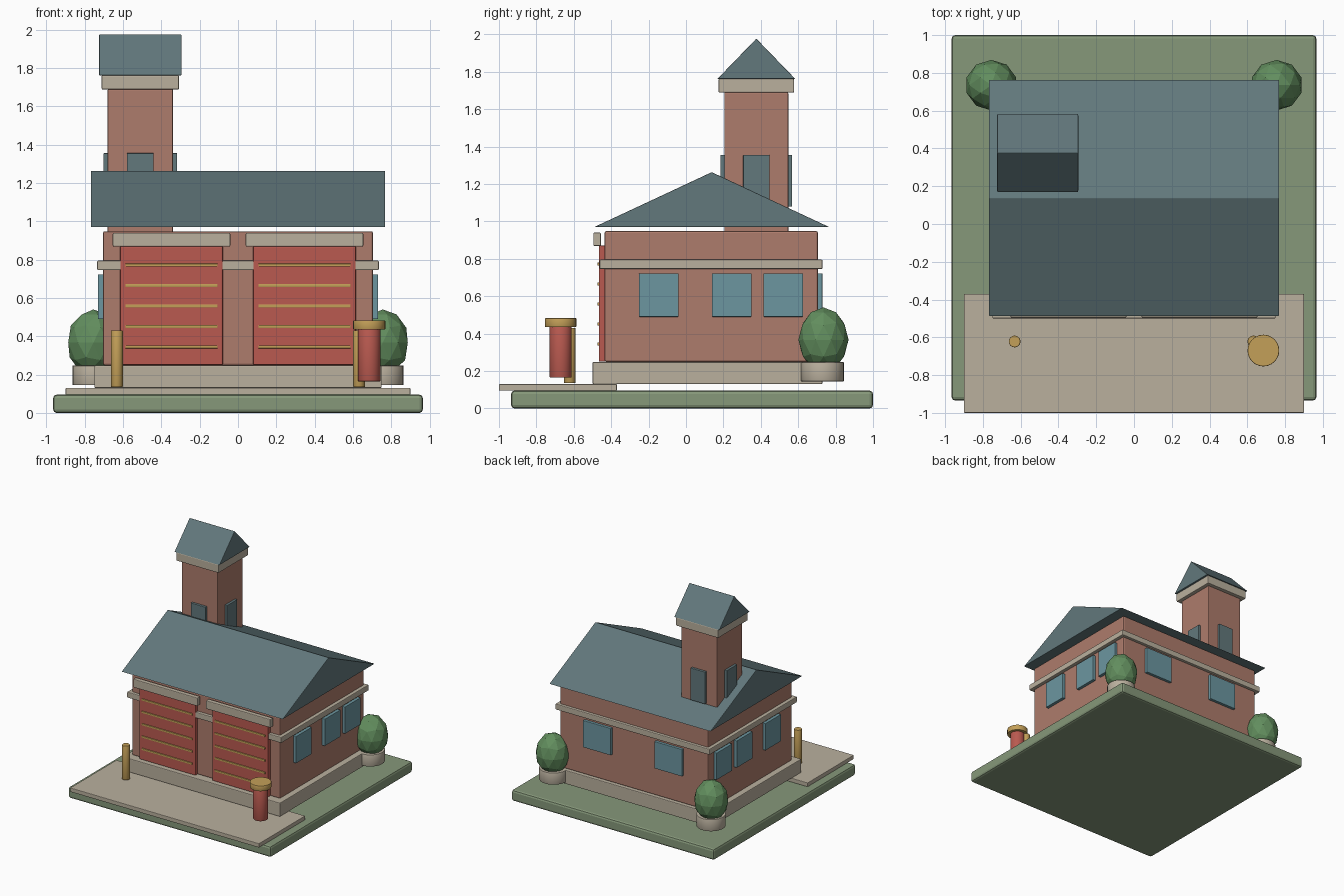
import bpy
import bmesh
from mathutils import Matrix

cube = bpy.data.objects.get("Cube")
if cube:
    bpy.data.objects.remove(cube, do_unlink=True)


def material(name, *rgb):
    linear = [(c / 255 / 12.92) if c < 11 else ((c / 255 + 0.055) / 1.055) ** 2.4 for c in rgb]
    mat = bpy.data.materials.new(name)
    mat.use_nodes = True
    mat.diffuse_color = (*linear, 1)
    mat.node_tree.nodes["Principled BSDF"].inputs["Base Color"].default_value = (*linear, 1)
    return mat


grass = material("grass green", 134, 152, 122)
stone = material("warm stone", 186, 176, 158)
brick = material("brick", 174, 124, 108)
slate = material("slate", 98, 120, 124)
red = material("door red", 186, 90, 80)
brass = material("brass", 196, 160, 88)
glass = material("window blue", 108, 150, 160)
leaf = material("leaf green", 98, 142, 94)


def finish(name, bm, mat, bevel=0, segments=2):
    mesh = bpy.data.meshes.new(name)
    bmesh.ops.recalc_face_normals(bm, faces=bm.faces)
    bm.to_mesh(mesh)
    bm.free()
    mesh.materials.append(mat)
    obj = bpy.data.objects.new(name, mesh)
    bpy.context.collection.objects.link(obj)
    if bevel:
        mod = obj.modifiers.new("soft edges", "BEVEL")
        mod.width = bevel
        mod.segments = segments
    return obj


def box(name, mat, x, y, z, bevel=0.006):
    """Box spanning the (low, high) ranges x, y and z."""
    bm = bmesh.new()
    spans = (x, y, z)
    centre = [(a + b) / 2 for a, b in spans]
    size = [b - a for a, b in spans]
    bmesh.ops.create_cube(bm, size=1, matrix=Matrix.Translation(centre) @ Matrix.Diagonal((*size, 1)))
    return finish(name, bm, mat, bevel)


def cylinder(name, mat, x, y, z, radius, sides=24, bevel=0.004):
    bm = bmesh.new()
    bmesh.ops.create_cone(bm, cap_ends=True, segments=sides, radius1=radius, radius2=radius,
                          depth=z[1] - z[0], matrix=Matrix.Translation((x, y, sum(z) / 2)))
    obj = finish(name, bm, mat, bevel)
    obj.modifiers["soft edges"].limit_method = "ANGLE"
    for poly in obj.data.polygons:
        poly.use_smooth = abs(poly.normal.z) < 0.5
    return obj


def gable(name, x, y, z):
    """Closed triangular prism with its ridge along x."""
    bm = bmesh.new()
    profile = ((y[0], z[0]), (y[1], z[0]), (sum(y) / 2, z[1]))
    face = bm.faces.new([bm.verts.new((x[0], py, pz)) for py, pz in profile])
    out = bmesh.ops.extrude_face_region(bm, geom=[face])
    moved = [v for v in out["geom"] if isinstance(v, bmesh.types.BMVert)]
    bmesh.ops.translate(bm, verts=moved, vec=(x[1] - x[0], 0, 0))
    return finish(name, bm, slate, 0.004)


# Ground and forecourt
box("lawn", grass, (-0.965, 0.965), (-0.935, 1.0), (0, 0.095), 0.018)
box("forecourt", stone, (-0.9, 0.9), (-1.0, -0.37), (0.095, 0.13), 0.004)

# Main building
box("plinth", stone, (-0.75, 0.75), (-0.5, 0.73), (0.13, 0.248))
box("walls", brick, (-0.705, 0.705), (-0.435, 0.705), (0.248, 0.948), 0.01)
box("string_course", stone, (-0.735, 0.735), (-0.462, 0.73), (0.745, 0.795))
gable("main_roof", (-0.768, 0.768), (-0.49, 0.765), (0.97, 1.263))

# Garage doors, left and right
for side, label in ((-1, "right"), (1, "left")):
    cx = side * 0.347
    box(label + "_door", red, (cx - 0.268, cx + 0.268), (-0.466, -0.43), (0.25, 0.87))
    box(label + "_lintel", stone, (cx - 0.307, cx + 0.307), (-0.495, -0.455), (0.868, 0.94))
    for i in range(5):
        h = 0.345 + i * 0.1065
        box(f"{label}_door_slat_{i + 1}", brass, (cx - 0.24, cx + 0.24),
            (-0.474, -0.46), (h - 0.008, h + 0.008), 0.002)

# Windows on the two sides and the back
sill = (0.49, 0.722)
for side, label in ((-1, "right"), (1, "left")):
    wall = sorted((side * 0.69, side * 0.731))
    for i, cy in enumerate((-0.145, 0.245, 0.52)):
        box(f"{label}_window_{i + 1}", glass, wall, (cy - 0.106, cy + 0.106), sill, 0.003)
    cx = side * 0.34
    box(label + "_back_window", glass, (cx - 0.132, cx + 0.132), (0.69, 0.729), sill, 0.003)

# Tower
tx, ty = -0.51, 0.376
box("tower", brick, (tx - 0.171, tx + 0.171), (ty - 0.171, ty + 0.171), (0.94, 1.69))
box("tower_cornice", stone, (tx - 0.202, tx + 0.202), (ty - 0.202, ty + 0.202), (1.688, 1.762))
gable("tower_roof", (tx - 0.215, tx + 0.215), (ty - 0.208, ty + 0.208), (1.762, 1.977))
opening = (1.08, 1.356)
for s, label in ((-1, "a"), (1, "b")):
    near, far = sorted((s * 0.16, s * 0.192))
    box("tower_side_louvre_" + label, slate, (tx + near, tx + far), (ty - 0.07, ty + 0.07), opening, 0.003)
    box("tower_end_louvre_" + label, slate, (tx - 0.07, tx + 0.07), (ty + near, ty + far), opening, 0.003)

# Potted shrubs and driveway bollards
for side, label in ((-1, "right"), (1, "left")):
    cylinder(label + "_planter", stone, side * 0.75, 0.73, (0.145, 0.247), 0.115)
    bm = bmesh.new()
    bmesh.ops.create_icosphere(bm, subdivisions=2, radius=1, matrix=Matrix.Translation(
        (side * 0.755, 0.735, 0.367)) @ Matrix.Diagonal((0.138, 0.134, 0.173, 1)))
    finish(label + "_shrub", bm, leaf)
    cylinder(label + "_bollard", brass, side * 0.632, -0.622, (0.135, 0.43), 0.031)

# Hydrant
cylinder("hydrant_body", red, 0.685, -0.67, (0.165, 0.44), 0.059)
cylinder("hydrant_cap", brass, 0.685, -0.67, (0.435, 0.483), 0.084)
